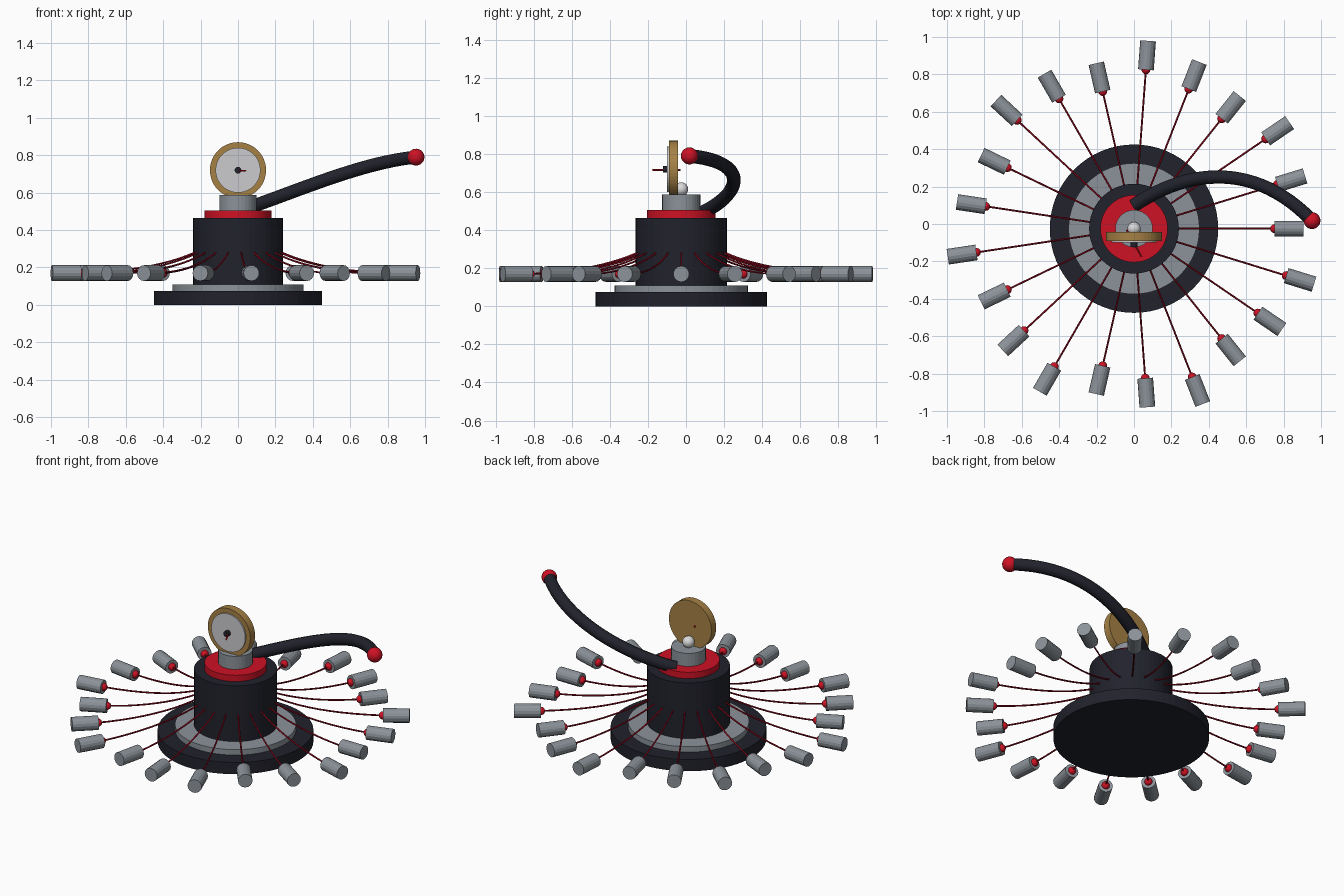
import bpy
from math import pi, sin, cos
from mathutils import Vector

if "Cube" in bpy.data.objects:
    bpy.data.objects.remove(bpy.data.objects["Cube"], do_unlink=True)


def material(name, r, g, b):
    m = bpy.data.materials.new(name)
    m.use_nodes = True
    m.diffuse_color = (r, g, b, 1)
    m.node_tree.nodes["Principled BSDF"].inputs["Base Color"].default_value = (r, g, b, 1)
    return m


black = material("dark navy black", 0.015, 0.016, 0.025)
red = material("bright red", 0.62, 0.006, 0.018)
wire_red = material("deep wire red", 0.25, 0.003, 0.012)
steel = material("steel grey", 0.26, 0.29, 0.32)
brass = material("brass", 0.38, 0.22, 0.06)
dial_white = material("dial white", 0.6, 0.6, 0.62)
silver = material("pale silver", 0.7, 0.7, 0.7)

CY = -0.025          # axis of the whole machine
AXIS = Vector((0, CY, 0))


def finish(name, mat, smooth=False):
    ob = bpy.context.object
    ob.name = name
    ob.data.materials.append(mat)
    if smooth:
        bpy.ops.object.shade_smooth()
    return ob


def rod(name, mat, a, b, radius, sides=32):
    """Cylinder running from point a to point b."""
    a, b = Vector(a), Vector(b)
    d = b - a
    turn = d.to_track_quat('Z', 'Y').to_euler()
    bpy.ops.mesh.primitive_cylinder_add(vertices=sides, radius=radius, depth=d.length,
                                        location=(a + b) / 2, rotation=turn)
    return finish(name, mat)


def disc(name, mat, z0, z1, radius, sides=48):
    return rod(name, mat, (0, CY, z0), (0, CY, z1), radius, sides)


def ball(name, mat, at, radius, segments=20):
    bpy.ops.mesh.primitive_uv_sphere_add(segments=segments, ring_count=segments // 2,
                                         radius=radius, location=at)
    return finish(name, mat, True)


def tube(name, mat, p0, p1, p2, p3, radius, steps, sides):
    """Round tube along one cubic curve, with end caps."""
    cu = bpy.data.curves.new(name, 'CURVE')
    cu.dimensions = '3D'
    cu.resolution_u = steps
    cu.bevel_depth = radius
    cu.bevel_resolution = sides // 2 - 2
    cu.use_fill_caps = True
    sp = cu.splines.new('BEZIER')
    sp.bezier_points.add(1)
    a, b = sp.bezier_points
    for pt in (a, b):
        pt.handle_left_type = pt.handle_right_type = 'FREE'
    p0, p1, p2, p3 = map(Vector, (p0, p1, p2, p3))
    a.co, a.handle_left, a.handle_right = p0, p0 * 2 - p1, p1
    b.co, b.handle_left, b.handle_right = p3, p2, p3 * 2 - p2
    cu.materials.append(mat)
    ob = bpy.data.objects.new(name, cu)
    bpy.context.collection.objects.link(ob)
    return ob


# Stacked body
disc("base", black, 0, 0.075, 0.45, 64)
disc("base_plate", steel, 0.075, 0.11, 0.35, 64)
disc("body", black, 0.11, 0.465, 0.24)
disc("collar", red, 0.465, 0.505, 0.18)
disc("neck", steel, 0.505, 0.588, 0.10, 32)
ball("top_knob", silver, (0, CY, 0.615), 0.036)

# Gauge facing the front
GZ = 0.72
rod("gauge_case", brass, (0, -0.042, GZ), (0, -0.09, GZ), 0.15, 48)
rod("gauge_dial", dial_white, (0, -0.089, GZ), (0, -0.0985, GZ), 0.12, 48)
rod("gauge_hub", black, (0, -0.098, GZ), (0, -0.122, GZ), 0.018, 16)
rod("gauge_needle", red, (-0.04, -0.03, GZ - 0.003), (0.04, -0.175, GZ - 0.003), 0.005, 8)

# Curved hose with a ball on its end
tip = (0.952, 0.018, 0.79)
tube("hose", black, (0, 0.1, 0.5), (0.3, 0.3, 0.6), (0.65, 0.33, 0.76), tip, 0.036, 24, 12)
ball("hose_tip", red, tip, 0.045)

# Ring of wired pods at three alternating reaches
COUNT, POD_Z, LENGTH = 21, 0.17, 0.155
for i in range(COUNT):
    angle = 2 * pi * i / COUNT
    out = Vector((cos(angle), sin(angle), 0))
    inner = 0.752 + 0.05 * (i % 3)

    def at(r, z):
        return AXIS + out * r + Vector((0, 0, z))

    rod(f"pod_{i + 1}", steel, at(inner, POD_Z), at(inner + LENGTH, POD_Z), 0.042, 16)
    ball(f"pod_joint_{i + 1}", red, at(inner, POD_Z), 0.024, 12)
    tube(f"wire_{i + 1}", wire_red, at(0.235, 0.28), at(0.36, 0.225),
         at(0.55, 0.18), at(inner, POD_Z), 0.005, 10, 6)
